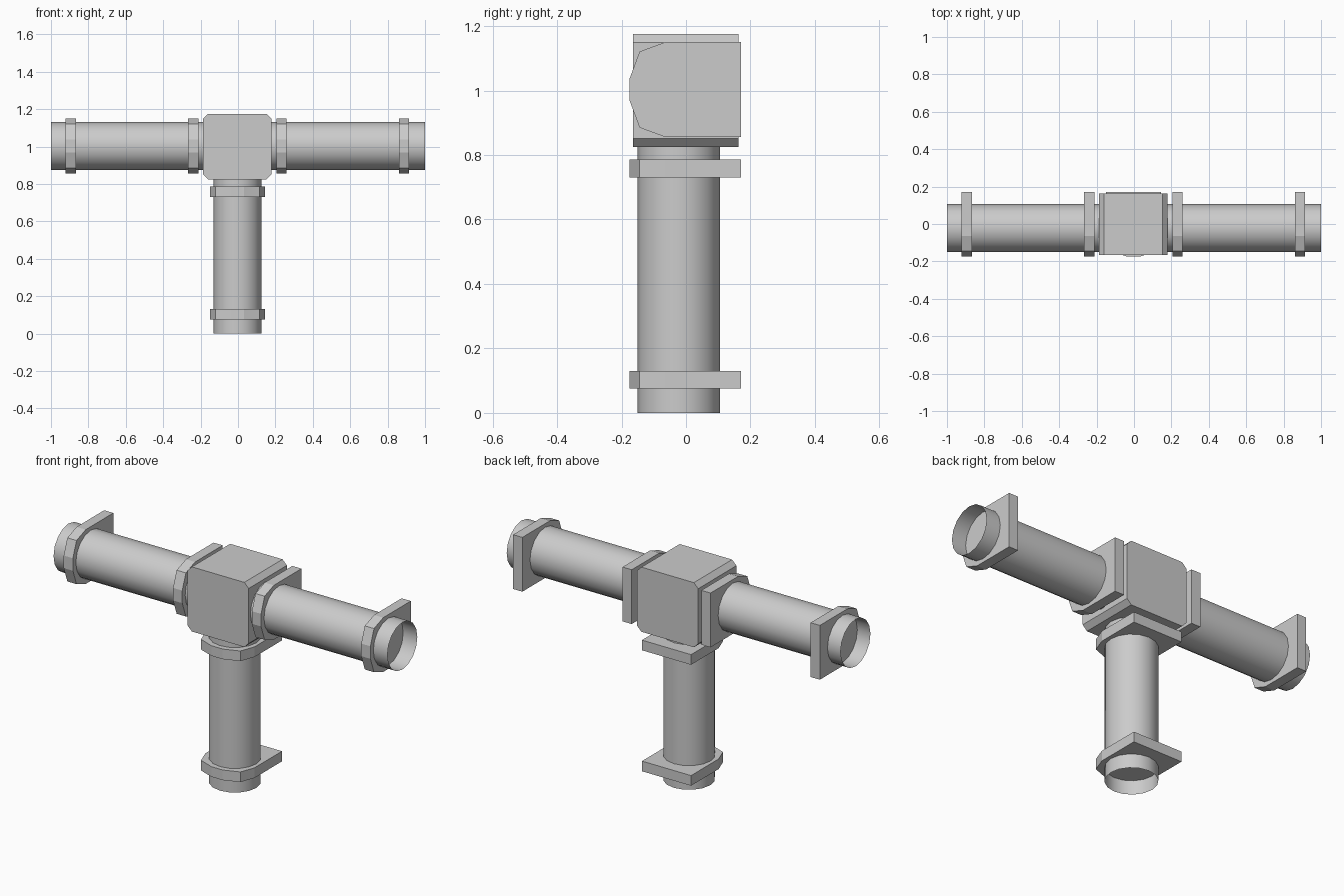
import bpy, bmesh, math
from mathutils import Matrix

if "Cube" in bpy.data.objects:
    bpy.data.objects.remove(bpy.data.objects["Cube"], do_unlink=True)

CX, CY, CZ = -0.003, -0.022, 1.003   # where the pipe axes cross
RADIUS = 0.128

grey = bpy.data.materials.new("pipe grey")
grey.use_nodes = True
colour = (0.6, 0.6, 0.6, 1)
grey.diffuse_color = colour
grey.node_tree.nodes["Principled BSDF"].inputs["Base Color"].default_value = colour


def finish(name, bm, matrix):
    bmesh.ops.transform(bm, matrix=matrix, verts=bm.verts)
    mesh = bpy.data.meshes.new(name)
    bm.to_mesh(mesh)
    bm.free()
    mesh.materials.append(grey)
    obj = bpy.data.objects.new(name, mesh)
    bpy.context.collection.objects.link(obj)
    return obj


def prism(name, outline, depth, matrix):
    """Extrude an XY outline by depth, centred on its own z."""
    bm = bmesh.new()
    face = bm.faces.new([bm.verts.new((x, y, -depth / 2)) for x, y in outline])
    ext = bmesh.ops.extrude_face_region(bm, geom=[face])
    top = [v for v in ext["geom"] if isinstance(v, bmesh.types.BMVert)]
    bmesh.ops.translate(bm, verts=top, vec=(0, 0, depth))
    bmesh.ops.recalc_face_normals(bm, faces=bm.faces)
    return finish(name, bm, matrix)


def pipe(name, length, matrix):
    """Open-ended smooth tube."""
    bm = bmesh.new()
    bmesh.ops.create_cone(bm, segments=16, radius1=RADIUS, radius2=RADIUS,
                          depth=length, cap_ends=False)
    for f in bm.faces:
        f.smooth = True
    return finish(name, bm, matrix)


sideways = Matrix.Rotation(math.pi / 2, 4, "Y")
forward = Matrix.Rotation(math.pi / 2, 4, "X")

# Clamp outline: square at the back, faceted round the front of the pipe
half = [(0.147, 0.193), (0.147, -0.043), (0.118, -0.122), (0.034, -0.153)]
clamp = half + [(-x, y) for x, y in reversed(half)]

# Horizontal pipes and their clamps
for side, sx in (("left", 1), ("right", -1)):
    pipe(side + "_pipe", 0.9, Matrix.Translation((sx * 0.55, CY, CZ)) @ sideways)
    for place, x in (("inner", 0.236), ("outer", 0.891)):
        prism(f"{side}_{place}_clamp", clamp, 0.055,
              Matrix.Translation((sx * x + CX, CY, CZ)) @ sideways)

# Vertical pipe and its clamps
pipe("lower_pipe", 0.9, Matrix.Translation((CX, CY, 0.45)))
for place, z in (("bottom", 0.103), ("top", 0.758)):
    prism(place + "_clamp", clamp, 0.055, Matrix.Translation((CX, CY, z)))

# Junction box with chamfered long edges
w, h, c = 0.183, 0.175, 0.026
corner = [(w, h - c), (w - c, h)]
upper = corner + [(-x, y) for x, y in reversed(corner)]
box = upper + [(-x, -y) for x, y in upper]
prism("junction_box", box, 0.327, Matrix.Translation((CX - 0.001, -0.001, 1.0)) @ forward)
